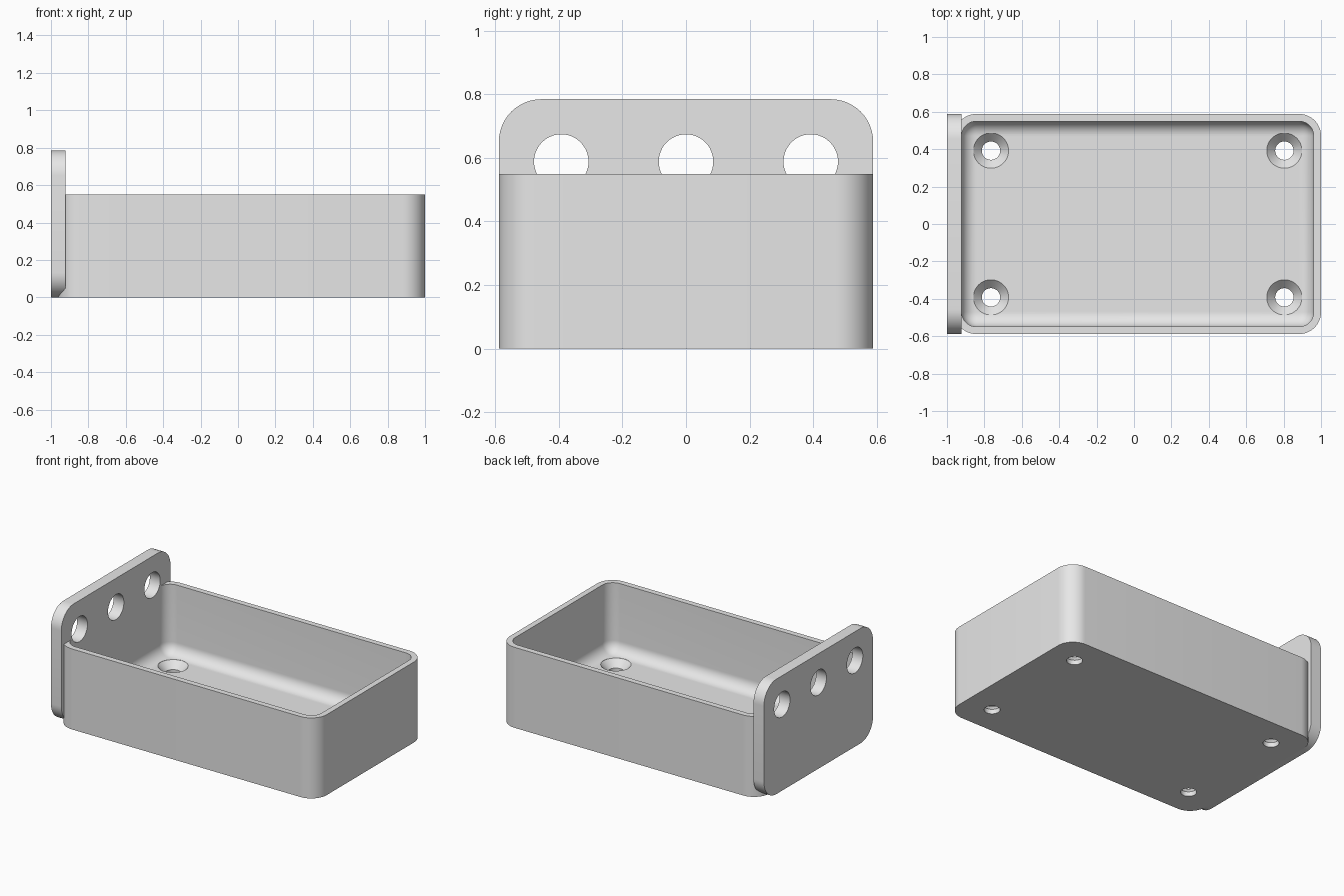
import bpy, bmesh, math
from mathutils import Matrix

if "Cube" in bpy.data.objects:
    bpy.data.objects.remove(bpy.data.objects["Cube"], do_unlink=True)

U = 2 / 102                      # one design unit in scene units
TRAY_X = U                       # tray centre, pushed aside by the plate

grey = bpy.data.materials.new("plain_grey")
grey.use_nodes = True
grey.diffuse_color = (0.8, 0.8, 0.8, 1)
grey.node_tree.nodes["Principled BSDF"].inputs["Base Color"].default_value = (0.8, 0.8, 0.8, 1)


def finish(name, bm):
    bmesh.ops.recalc_face_normals(bm, faces=bm.faces)
    mesh = bpy.data.meshes.new(name)
    bm.to_mesh(mesh)
    bm.free()
    mesh.materials.append(grey)
    obj = bpy.data.objects.new(name, mesh)
    bpy.context.collection.objects.link(obj)
    return obj


def rounded_box(name, size, centre, radius, pick):
    """Box whose edges chosen by pick(a, b) are rounded."""
    bm = bmesh.new()
    bmesh.ops.create_cube(bm, size=1)
    edges = [e for e in bm.edges if pick(e.verts[0].co, e.verts[1].co)]
    bmesh.ops.transform(bm, matrix=Matrix.Translation(centre) @ Matrix.Diagonal((*size, 1)),
                        verts=bm.verts)
    bmesh.ops.bevel(bm, geom=edges, offset=radius, segments=12, profile=0.5, affect='EDGES')
    return finish(name, bm)


def lathe(name, profile, matrix, sides=48):
    """Closed solid turned around its own z from (radius, height) pairs."""
    bm = bmesh.new()
    rings = []
    for r, z in profile:
        angles = [2 * math.pi * i / sides for i in range(sides)]
        rings.append([bm.verts.new((r * math.cos(a), r * math.sin(a), z)) for a in angles])
    for low, high in zip(rings, rings[1:]):
        for i in range(sides):
            j = (i + 1) % sides
            bm.faces.new((low[i], low[j], high[j], high[i]))
    bm.faces.new(rings[0][::-1])
    bm.faces.new(rings[-1])
    bm.transform(matrix)
    return finish(name, bm)


def cut(obj, cutter):
    cutter.hide_render = True
    mod = obj.modifiers.new("cut", 'BOOLEAN')
    mod.operation = 'DIFFERENCE'
    mod.solver = 'EXACT'
    mod.object = cutter
    bpy.context.view_layer.objects.active = obj
    bpy.ops.object.modifier_apply(modifier=mod.name)


def upright(a, b):
    return abs(a.z - b.z) > 0.5


# Tray shell with rounded upright corners
tray = rounded_box("tray", (100 * U, 60 * U, 28 * U), (TRAY_X, 0, 14 * U), 6 * U, upright)

# Cavity with rounded corners and a rounded floor edge
cavity = rounded_box("cavity_cutter", (96 * U, 56 * U, 36 * U), (TRAY_X, 0, 22 * U), 4 * U,
                     lambda a, b: upright(a, b) or (a.z < 0 and b.z < 0))

# Mounting plate with rounded corners at one end
plate = rounded_box("mounting_plate", (4 * U, 60 * U, 40 * U), (-49 * U, 0, 20 * U), 6.8 * U,
                    lambda a, b: abs(a.x - b.x) > 0.5)

cut(tray, cavity)
cutters = [cavity]

# Countersunk screw holes in the floor
screw_profile = [(2.5 * U, -U), (2.5 * U, 1.6 * U), (4.8 * U, 4 * U), (4.8 * U, 10 * U)]
for sx in (-1, 1):
    for sy in (-1, 1):
        place = Matrix.Translation((TRAY_X + sx * 40 * U, sy * 20 * U, 0))
        cutters.append(lathe("screw_hole_cutter", screw_profile, place))
        cut(tray, cutters[-1])

# Row of round holes through the plate and the wall behind it
for y in (-20 * U, 0, 20 * U):
    place = Matrix.Translation((-49 * U, y, 30 * U)) @ Matrix.Rotation(math.pi / 2, 4, 'Y')
    cutters.append(lathe("plate_hole_cutter", [(4.37 * U, -4 * U), (4.37 * U, 4 * U)], place))
    cut(plate, cutters[-1])
    cut(tray, cutters[-1])

for c in cutters:
    bpy.data.objects.remove(c, do_unlink=True)

# Smooth the rounded areas, keep hard edges
bpy.ops.object.select_all(action='DESELECT')
for obj in (tray, plate):
    obj.select_set(True)
bpy.context.view_layer.objects.active = tray
bpy.ops.object.shade_smooth_by_angle(angle=math.radians(30))
